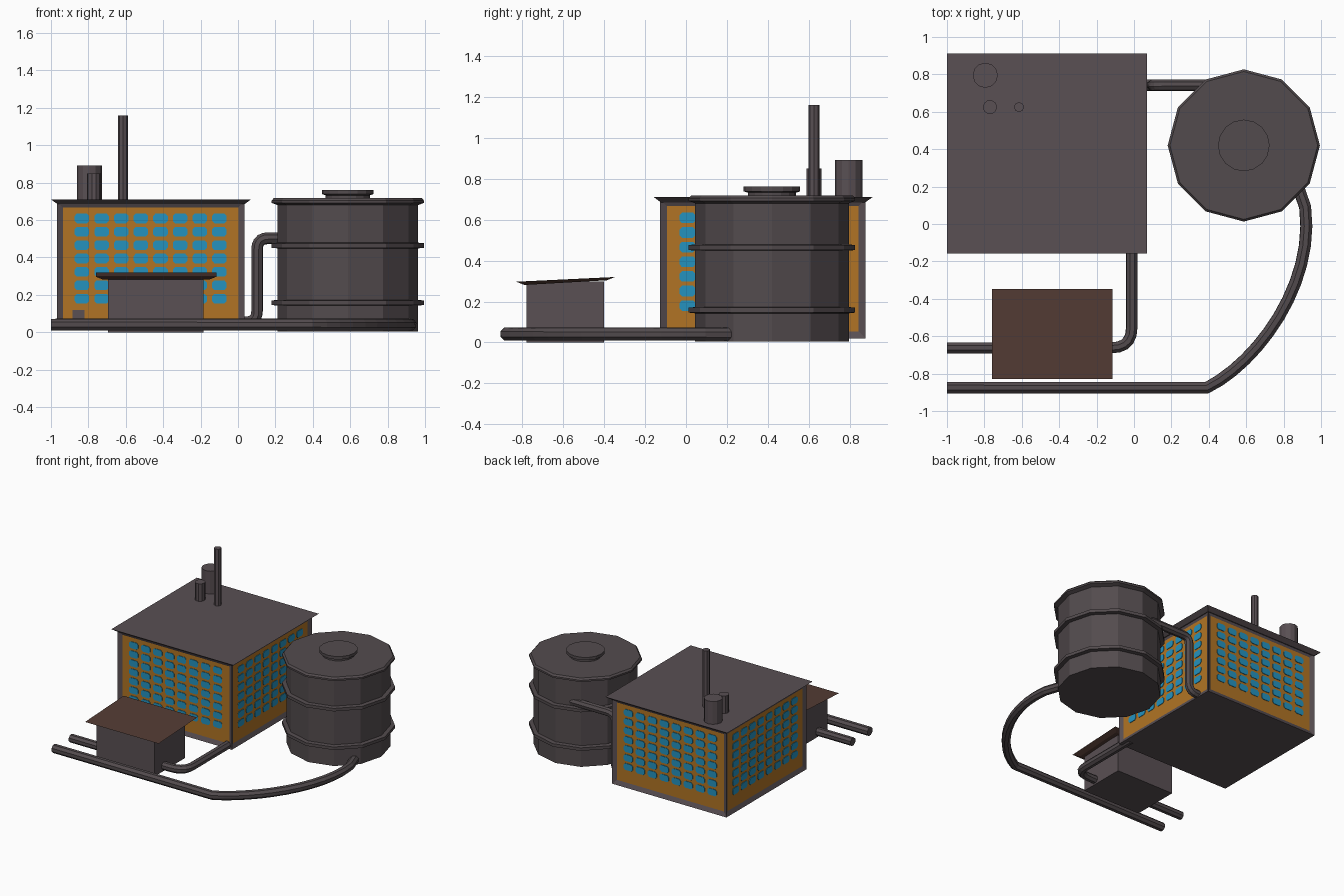
import bpy, bmesh, math
from mathutils import Matrix, Vector

if "Cube" in bpy.data.objects:
    bpy.data.objects.remove(bpy.data.objects["Cube"])


def mat(name, rgb):
    m = bpy.data.materials.new(name)
    m.diffuse_color = (*rgb, 1)
    m.use_nodes = True
    m.node_tree.nodes["Principled BSDF"].inputs["Base Color"].default_value = m.diffuse_color
    return m


GREY = mat("warm grey", (0.100, 0.079, 0.087))
STEEL = mat("dark steel", (0.086, 0.071, 0.076))
ORANGE = mat("orange wall", (0.440, 0.175, 0.018))
BLUE = mat("blue window", (0.018, 0.290, 0.520))
BROWN = mat("brown roof", (0.089, 0.045, 0.035))


def finish(name, bm, *mats):
    bmesh.ops.recalc_face_normals(bm, faces=bm.faces)
    me = bpy.data.meshes.new(name)
    bm.to_mesh(me)
    bm.free()
    for m in mats:
        me.materials.append(m)
    ob = bpy.data.objects.new(name, me)
    bpy.context.collection.objects.link(ob)
    return ob


def add_box(bm, lo, hi):
    lo, hi = Vector(lo), Vector(hi)
    m = Matrix.Translation((lo + hi) / 2) @ Matrix.Diagonal((*(hi - lo), 1))
    return bmesh.ops.create_cube(bm, size=1, matrix=m)["verts"]


def box(name, lo, hi, m):
    bm = bmesh.new()
    add_box(bm, lo, hi)
    return finish(name, bm, m)


def roof(name, lo, hi, inset, rise, m):
    """Slab whose underside is smaller; rise lifts the back edge."""
    bm = bmesh.new()
    for v in add_box(bm, lo, hi):
        back = v.co.y > (lo[1] + hi[1]) / 2
        if v.co.z < (lo[2] + hi[2]) / 2:
            v.co.x += inset if v.co.x < (lo[0] + hi[0]) / 2 else -inset
            v.co.y += -inset if back else inset
        if back:
            v.co.z += rise
    return finish(name, bm, m)


def lathe(name, centre, profile, sides, m):
    """Stack of regular rings given as (radius, z), capped at both ends."""
    bm = bmesh.new()
    rings = []
    for r, z in profile:
        rings.append([bm.verts.new((centre[0] + r * math.cos(a), centre[1] + r * math.sin(a), z))
                      for a in (2 * math.pi * i / sides for i in range(sides))])
    for a, b in zip(rings, rings[1:]):
        for i in range(sides):
            j = (i + 1) % sides
            bm.faces.new((a[i], a[j], b[j], b[i]))
    bm.faces.new(rings[0])
    bm.faces.new(rings[-1])
    return finish(name, bm, m)


def rounded(points, radius, steps=5):
    """Replace the inner corners of a path with quadratic arcs."""
    pts = [Vector(p) for p in points]
    out = [pts[0]]
    for a, b, c in zip(pts, pts[1:], pts[2:]):
        s = b + (a - b).normalized() * radius
        e = b + (c - b).normalized() * radius
        for i in range(steps + 1):
            t = i / steps
            out.append(s * (1 - t) ** 2 + b * 2 * t * (1 - t) + e * t * t)
    return out + [pts[-1]]


def pipe(name, path, r):
    """Eight-sided tube swept along a path."""
    path = [Vector(p) for p in path]
    bm = bmesh.new()
    rings, normal = [], None
    for i, p in enumerate(path):
        t_in = (p - path[max(i - 1, 0)]).normalized()
        t_out = (path[min(i + 1, len(path) - 1)] - p).normalized()
        t = (t_in + t_out).normalized()
        if normal is None:
            normal = t.orthogonal()
        normal = (normal - t * normal.dot(t)).normalized()
        side = t.cross(normal)
        rings.append([bm.verts.new(p + r * (normal * math.cos(a) + side * math.sin(a)))
                      for a in (math.pi / 4 * k + math.pi / 8 for k in range(8))])
    for a, b in zip(rings, rings[1:]):
        for k in range(8):
            bm.faces.new((a[k], a[k - 7], b[k - 7], b[k]))
    bm.faces.new(rings[0])
    bm.faces.new(rings[-1])
    return finish(name, bm, STEEL)


# main building: frame with recessed orange wall panels
CX, CY, H, DEPTH = -0.467, 0.375, 0.502, 0.015
bm = bmesh.new()
add_box(bm, (CX - H, CY - H, 0.02), (CX + H, CY + H, 0.70))
bm.normal_update()
walls = [f for f in bm.faces if abs(f.normal.z) < 0.5]
bmesh.ops.inset_individual(bm, faces=walls, thickness=0.047, depth=-DEPTH)
for f in walls:
    f.material_index = 1
finish("building", bm, GREY, ORANGE)
roof("building_roof", (-1, -0.158, 0.685), (0.07, 0.912, 0.711), 0.035, 0, GREY)

# windows: chamfered plates in a grid on all four walls
bm = bmesh.new()
outline = [(0.039, 0.013), (0.027, 0.026), (-0.027, 0.026), (-0.039, 0.013),
           (-0.039, -0.013), (-0.027, -0.026), (0.027, -0.026), (0.039, -0.013)]
for wall in range(4):
    turn = Matrix.Translation((CX, CY, 0)) @ Matrix.Rotation(wall * math.pi / 2, 4, 'Z')
    for col in range(8):
        for row in range(7):
            cx, cz = (col - 3.5) * 0.105, 0.18 + row * 0.0715
            front, back = [[bm.verts.new(turn @ Vector((cx + x, y, cz + z))) for x, z in outline]
                           for y in (-H + DEPTH - 0.004, -H + DEPTH + 0.002)]
            bm.faces.new(front)
            bm.faces.new(back[::-1])
            for k in range(8):
                bm.faces.new((front[k - 1], front[k], back[k], back[k - 1]))
finish("windows", bm, BLUE)

# small front door
y = CY - H + DEPTH
box("door", (-0.885, y - 0.005, 0.066), (-0.82, y + 0.003, 0.12), GREY)

# chimneys
for name, c, r, top, n in (("wide_chimney", (-0.795, 0.795), 0.067, 0.892, 12),
                           ("short_chimney", (-0.77, 0.625), 0.038, 0.85, 10),
                           ("tall_chimney", (-0.615, 0.625), 0.027, 1.16, 8)):
    lathe(name, c, [(r, 0.69), (r, top)], n, GREY)

# storage tank with two hoops, lid and hatch
T = (0.587, 0.42)
lathe("tank", T, [(0.376, 0.005), (0.376, 0.70)], 12, STEEL)
lathe("tank_lid", T, [(0.37, 0.678), (0.407, 0.692), (0.407, 0.705), (0.395, 0.718)], 12, STEEL)
for name, z in (("lower_hoop", 0.158), ("upper_hoop", 0.464)):
    lathe(name, T, [(0.37, z - 0.016), (0.407, z - 0.012), (0.407, z + 0.012), (0.37, z + 0.016)],
          12, STEEL)
lathe("tank_hatch", T, [(0.118, 0.71), (0.118, 0.732), (0.138, 0.739), (0.138, 0.762)], 16, STEEL)

# shed
box("shed", (-0.695, -0.78, 0), (-0.185, -0.40, 0.298), GREY)
roof("shed_roof", (-0.76, -0.83, 0.281), (-0.115, -0.347, 0.297), 0.04, 0.023, BROWN)

# pipes: long sweep to the tank, shed to building, building to tank
Z = 0.041
a, b, c, d = (Vector(p) for p in ((0.39, -0.875, Z), (0.66, -0.74, Z),
                                  (0.97, -0.32, Z), (0.915, 0.09, Z)))
sweep = [a * (1 - t) ** 3 + b * 3 * t * (1 - t) ** 2 + c * 3 * t * t * (1 - t) + d * t ** 3
         for t in (i / 12 for i in range(13))]
pipe("long_pipe", [(-1, -0.875, Z)] + sweep + [(0.87, 0.22, Z)], 0.034)
pipe("shed_pipe", rounded([(-1, -0.662, Z), (-0.012, -0.662, Z), (-0.012, -0.05, Z)], 0.11), 0.032)
pipe("link_pipe", rounded([(-0.05, 0.742, 0.055), (0.102, 0.742, 0.055),
                           (0.102, 0.742, 0.503), (0.48, 0.742, 0.503)], 0.06), 0.032)
